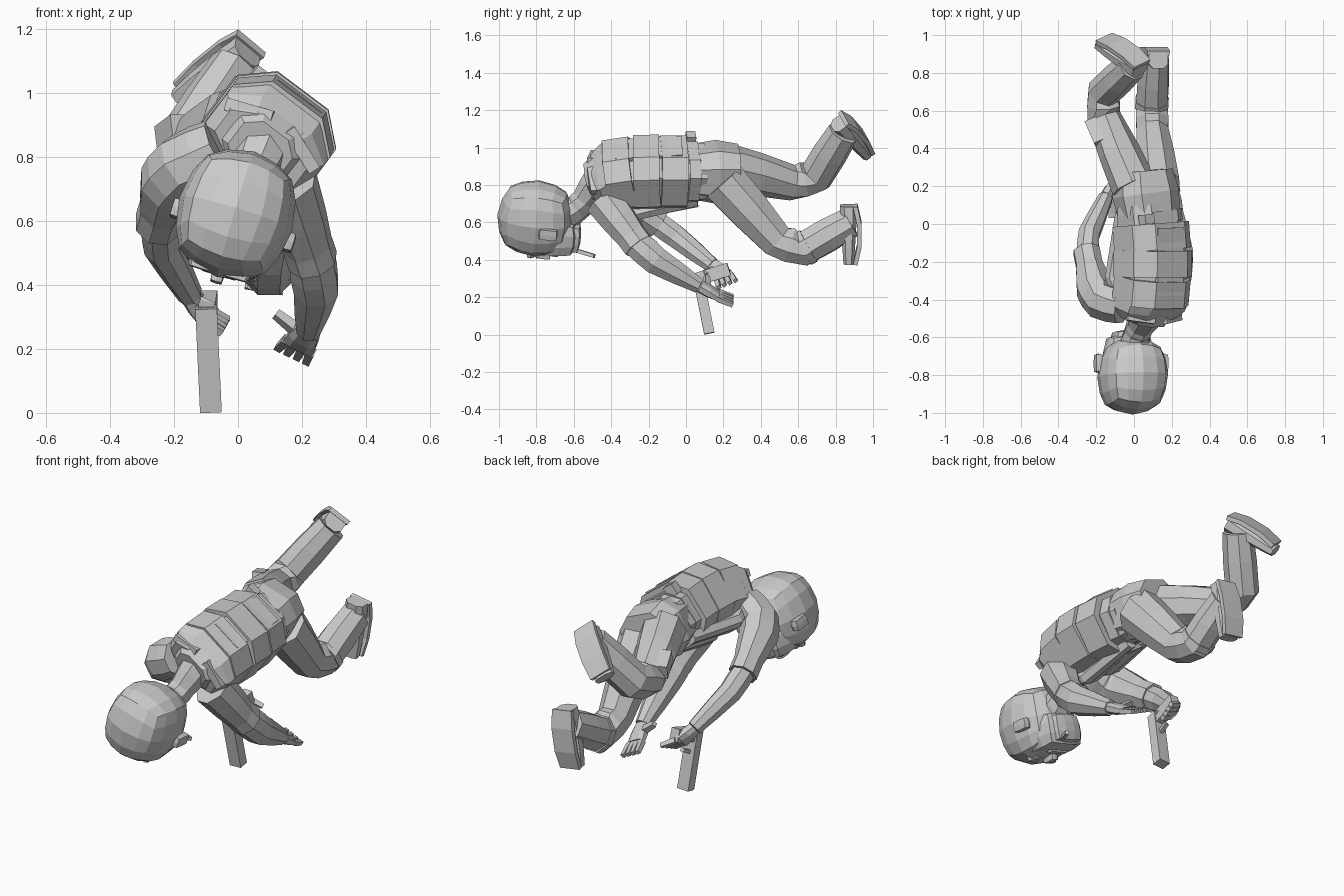
import bpy, bmesh, math
from mathutils import Vector

cube = bpy.data.objects.get("Cube")
if cube:
    bpy.data.objects.remove(cube)

grey = bpy.data.materials.new("plain grey")
grey.use_nodes = True
tone = (.6, .6, .6, 1)
grey.diffuse_color = tone
grey.node_tree.nodes["Principled BSDF"].inputs["Base Color"].default_value = tone


def polygon(sides, radius=1):
    angles = [math.tau * (k + .5) / sides for k in range(sides)]
    return [(radius * math.cos(a), radius * math.sin(a)) for a in angles]


def squared(profile):
    """Push a round profile part of the way towards its bounding square."""
    return [(math.copysign(abs(u) ** .75, u), math.copysign(abs(v) ** .75, v)) for u, v in profile]


ROUND = polygon(8)
BLOCK = squared(ROUND)
BOX = polygon(4, math.sqrt(2))
UP = Vector((0, 0, 1))
REAR = Vector((0, 1, 0))


def finish(name, bm):
    bmesh.ops.recalc_face_normals(bm, faces=bm.faces)
    mesh = bpy.data.meshes.new(name)
    bm.to_mesh(mesh)
    bm.free()
    mesh.materials.append(grey)
    bpy.context.collection.objects.link(bpy.data.objects.new(name, mesh))


def loft(name, stations, back, profile=ROUND):
    """Skin a profile along stations (point, half width, half depth)."""
    bm = bmesh.new()
    points = [Vector(station[0]) for station in stations]
    last = len(points) - 1
    rings = []
    for i, (point, (_, width, depth)) in enumerate(zip(points, stations)):
        along = (points[min(i + 1, last)] - points[max(i - 1, 0)]).normalized()
        side = along.cross(back).normalized()
        deep = side.cross(along)
        rings.append([bm.verts.new(point + side * u * width + deep * v * depth) for u, v in profile])
    count = len(profile)
    for a, b in zip(rings, rings[1:]):
        for k in range(count):
            n = (k + 1) % count
            bm.faces.new((a[k], a[n], b[n], b[k]))
    bm.faces.new(rings[0])
    bm.faces.new(rings[-1])
    finish(name, bm)


def bar(name, start, end, width, depth, back=UP, taper=1):
    loft(name, [(start, width, depth), (end, width * taper, depth * taper)], back, BOX)


def limb(name, joints, radii, back):
    """Tube through the joints, with each bend cut into two rings."""
    stations = [(joints[0], radii[0])]
    for i in range(1, len(joints) - 1):
        for other in (i - 1, i + 1):
            stations.append((joints[i].lerp(joints[other], .2), radii[i]))
    stations.append((joints[-1], radii[-1]))
    full = [stations[0]]
    for a, b in zip(stations, stations[1:]):
        full += [(a[0].lerp(b[0], .5), (a[1] + b[1]) * .52), b]
    loft(name, [(point, radius, radius * 1.08) for point, radius in full], back)


def cuff(name, start, end, low, high, radius, back):
    loft(name, [(start.lerp(end, t), radius, radius * 1.08) for t in (low, high)], back)


# Torso, rolled so the back faces up and to +x
BACK = Vector((.6, 0, .8))
SIDE = REAR.cross(BACK)


def spine(y, across=0, out=0):
    bend = y + .2
    centre = Vector((.1 - .3 * bend ** 2, y, .87 - .5 * min(bend, 0) ** 2))
    return centre + SIDE * across + BACK * out


def shell(name, *sections):
    loft(name, [(spine(y), width, depth) for y, width, depth in sections], BACK, BLOCK)


shell("torso", (-.52, .1, .09), (-.44, .19, .14), (-.2, .18, .17), (.1, .16, .14))
shell("vest_shoulders", (-.5, .16, .09), (-.45, .2, .13), (-.4, .2, .17))
for i in range(3):
    y = .14 * i - .42
    size = .2 + .005 * (i % 2)
    shell(f"vest_band_{i + 1}", (y, size, size - .02), (y + .14, size, size - .02))
shell("belt", (0, .17, .15), (.06, .17, .15))
bar("vest_back_plate", spine(-.38, 0, .16), spine(-.02, 0, .165), .085, .012, BACK)
bar("belt_pouch", spine(0, -.12, .13), spine(.05, -.12, .13), .03, .03, BACK)

# Collar and open jacket flaps on both sides
for side, s in (("left", 1), ("right", -1)):
    bar(f"{side}_collar", spine(-.5, .03 * s, .1), spine(-.48, .17 * s, .04), .03, .02, BACK)
    flap = [(-.42, .05, -.11), (-.28, .08, -.18), (.06, .03, -.12)]
    loft(f"{side}_flap", [(spine(y, .09 * s, out), w, .04) for y, w, out in flap], BACK, BLOCK)

# Hips, less rolled than the chest
loft("hips", [(spine(.05), .16, .14), (spine(.16), .17, .16), (Vector((.05, .28, .87)), .15, .14)],
     Vector((.4, 0, 1)), BLOCK)

# Legs
left_hip, left_knee, left_ankle = Vector((.13, .2, .82)), Vector((.09, .56, .42)), Vector((.11, .88, .6))
right_hip, right_knee, right_ankle = Vector((0, .2, .9)), Vector((-.2, .66, .79)), Vector((-.01, .84, 1.08))
limb("left_leg", (left_hip, left_knee, left_ankle), (.12, .09, .08), Vector((0, .5, 1)))
limb("right_leg", (right_hip, right_knee, right_ankle), (.12, .09, .08), Vector((0, -.6, .8)))
cuff("left_knee_strap", left_knee, left_ankle, .2, .3, .095, UP)
bar("right_thigh_plate", right_hip.lerp(right_knee, .5) + Vector((-.08, 0, .05)),
    right_hip.lerp(right_knee, .75) + Vector((-.08, 0, .04)), .03, .04)


def boot(side, heel, toe, sole):
    """Upper that thins to the toe, on a curved sole."""
    upper, tread = [], []
    for t in (0, .3, .7, 1):
        arch = t * (1 - t)
        upper.append((heel.lerp(toe, t), .055 + .03 * arch, .05 - .02 * t))
        tread.append((heel.lerp(toe, t) + sole * (.035 + .1 * arch), .06 + .02 * arch, .012))
    loft(f"{side}_boot", upper, sole, BLOCK)
    loft(f"{side}_sole", tread, sole, BOX)


boot("left", Vector((.13, .87, .69)), Vector((.08, .87, .38)), REAR)
boot("right", Vector((.03, .82, 1.13)), Vector((-.17, .96, .97)), Vector((.3, .6, .7)).normalized())

# Arms with rolled sleeves
ARM = Vector((0, .5, .8))
left_arm = Vector((.15, -.44, .72)), Vector((.25, -.22, .43)), Vector((.22, .07, .26))
right_arm = Vector((-.06, -.44, .83)), Vector((-.2, -.4, .76)), Vector((-.26, -.1, .56)), Vector((-.15, .14, .37))
limb("left_arm", left_arm, (.1, .075, .04), ARM)
limb("right_arm", right_arm, (.09, .1, .06, .04), ARM)
cuff("left_cuff", left_arm[0], left_arm[1], .6, .85, .08, ARM)
cuff("right_cuff", right_arm[1], right_arm[2], .6, .85, .075, ARM)


def hand(side, wrist, knuckles, spread, reach, thumb):
    """Palm, a row of four fingers and a thumb."""
    back = spread.cross(knuckles - wrist).normalized()
    loft(f"{side}_palm", [(wrist, .04, .03), (wrist.lerp(knuckles, .5), .05, .03), (knuckles, .055, .02)],
         back, BLOCK)
    for k in range(4):
        root = knuckles + spread * (k - 1.5)
        tip = root + reach + spread * (k - 1.5) * .2
        bar(f"{side}_finger_{k + 1}", root, tip, .014, .014, back, .8)
    base = wrist.lerp(knuckles, .4)
    bar(f"{side}_thumb", base, base + thumb, .02, .018, back, .7)


hand("left", left_arm[-1], Vector((.19, .17, .21)), Vector((.025, 0, -.012)),
     Vector((-.02, .08, -.03)), Vector((-.09, 0, .07)))
hand("right", right_arm[-1], Vector((-.11, .2, .31)), Vector((.005, .025, .01)),
     Vector((.07, .02, -.04)), Vector((.06, -.07, -.02)))

# Pistol pointing down
muzzle, hammer = Vector((-.085, .125, .006)), Vector((-.1, .06, .33))
bar("pistol_slide", hammer, muzzle, .034, .028, REAR)
bar("pistol_grip", hammer.lerp(muzzle, .1), Vector((-.09, .23, .35)), .026, .035)
bar("pistol_guard", hammer.lerp(muzzle, .4), Vector((-.09, .16, .24)), .012, .01)

# Head: crown toward -y, face down, slight roll
LEFT = Vector((1, 0, -.3)).normalized()
CROWN = Vector((0, -1, .1)).normalized()
NAPE = LEFT.cross(CROWN) * -1


def at(across, crown, nape):
    return Vector((-.01, -.785, .61)) + LEFT * across + CROWN * crown + NAPE * nape


def lump(name, centre, half, cuts=1, roundness=.35):
    """Subdivided box, partly blown up to a ball, in the head's frame."""
    bm = bmesh.new()
    bmesh.ops.create_cube(bm, size=2)
    bmesh.ops.subdivide_edges(bm, edges=bm.edges[:], cuts=cuts, use_grid_fill=True)
    for v in bm.verts:
        p = v.co.lerp(v.co.normalized() * 1.1, roundness)
        v.co = at(*(c + q * h for c, q, h in zip(centre, p, half)))
    finish(name, bm)


# The nape direction must point up, opposite the face
NAPE *= math.copysign(1, NAPE.z)
lump("hair", (0, .02, .01), (.17, .19, .19), 3, .85)
lump("face", (0, -.07, -.07), (.13, .14, .1), 2, .6)
lump("jaw", (0, -.15, -.07), (.09, .08, .08), 2, .5)
lump("nose", (0, -.04, -.18), (.02, .04, .03))
lump("moustache", (0, -.1, -.16), (.06, .02, .02))
lump("brow", (0, .03, -.16), (.1, .02, .03))
for side, s in (("left", 1), ("right", -1)):
    lump(f"{side}_ear", (.18 * s, -.05, -.02), (.02, .05, .03))
    lump(f"{side}_eye", (.05 * s, 0, -.165), (.03, .02, .02))
bar("cigarette", at(.02, -.16, -.13), Vector((.05, -.49, .42)), .01, .01)
limb("neck", (at(0, -.13, .04), Vector((.02, -.56, .69)), spine(-.45)), (.08, .07, .09), BACK)
